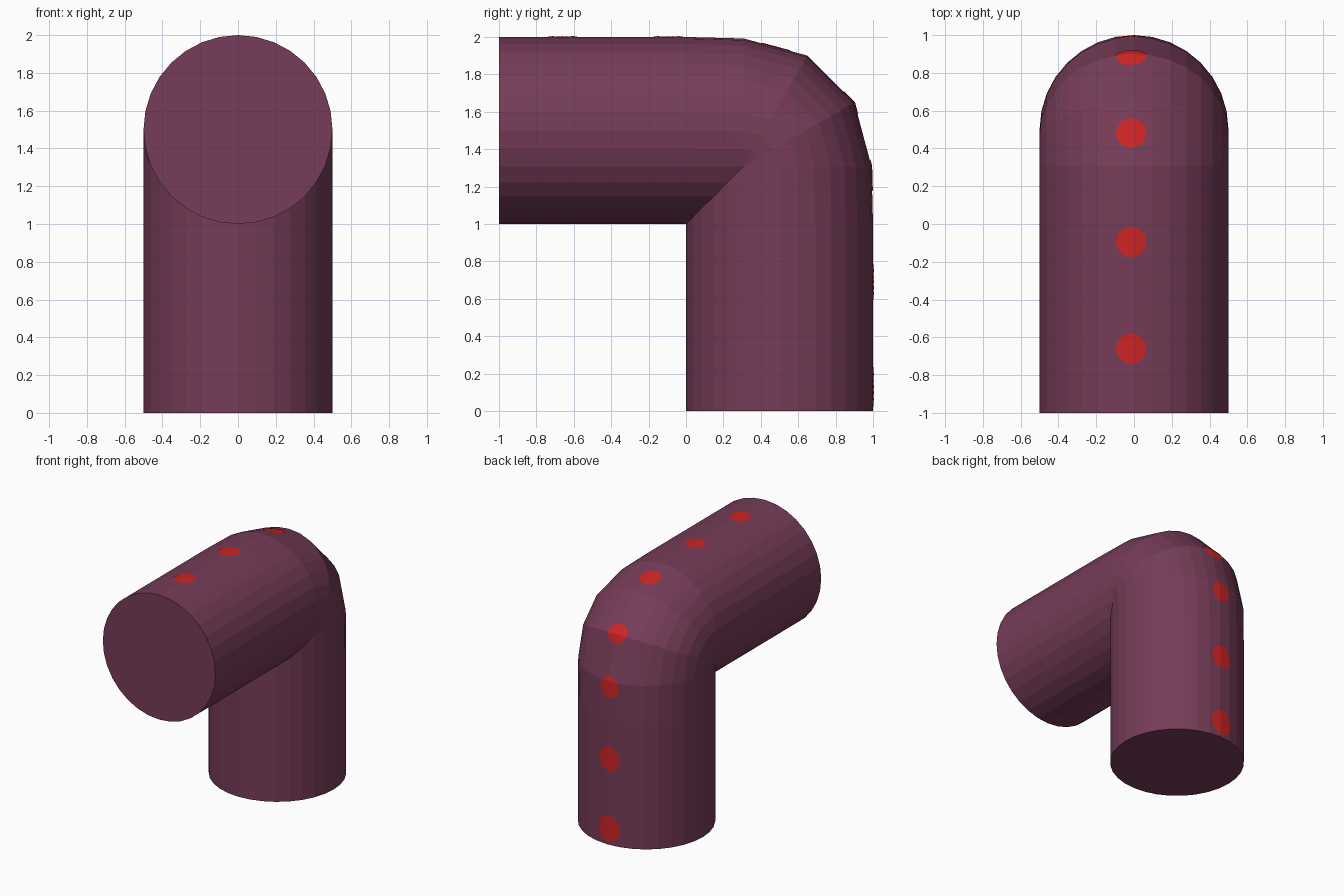
import bpy, bmesh, math
from mathutils import Vector
from mathutils.bvhtree import BVHTree

if "Cube" in bpy.data.objects:
    bpy.data.objects.remove(bpy.data.objects["Cube"])


def material(name, rgb):
    m = bpy.data.materials.new(name)
    m.diffuse_color = (*rgb, 1)
    m.use_nodes = True
    m.node_tree.nodes["Principled BSDF"].inputs["Base Color"].default_value = m.diffuse_color
    return m


plum = material("plum", (0.181, 0.045, 0.098))
red = material("red", (0.604, 0.018, 0.018))


def add_object(name, bm, mat):
    me = bpy.data.meshes.new(name)
    bm.to_mesh(me)
    me.materials.append(mat)
    ob = bpy.data.objects.new(name, me)
    bpy.context.collection.objects.link(ob)
    return ob


# Elbow pipe: 32 lengthwise strips, sharp mitre inside, three-step bend outside
SIDES = 32
PIVOT = 0.5 + 0.5 * math.cos(math.radians(112.5))


def strip(t):
    r = 0.5 + 0.5 * math.cos(t)
    x = 0.5 * math.sin(t)
    path = [(-1, r), (0, r)]
    for deg in (90, 60, 30, 0):
        a = math.radians(deg)
        if r <= PIVOT + 0.001:
            path.append((r, r))
        else:
            R = (r - PIVOT) * 0.988
            path.append((PIVOT + R * math.cos(a), PIVOT + R * math.sin(a)))
    path += [(r, 0), (r, -1)]
    return [(x, y, z + 1) for y, z in path]


bm = bmesh.new()
strips = [[bm.verts.new(p) for p in strip(2 * math.pi * i / SIDES)] for i in range(SIDES)]
for i in range(SIDES):
    a, b = strips[i], strips[(i + 1) % SIDES]
    for j in range(len(a) - 1):
        bm.faces.new((a[j], b[j], b[j + 1], a[j + 1]))
for end in (0, -1):
    bm.faces.new([s[end] for s in strips])
bmesh.ops.remove_doubles(bm, verts=bm.verts, dist=0.0005)
bmesh.ops.dissolve_degenerate(bm, edges=bm.edges, dist=0.0005)
bmesh.ops.recalc_face_normals(bm, faces=bm.faces)
add_object("elbow_pipe", bm, plum)
tree = BVHTree.FromBMesh(bm)


# Red dots laid thinly over the outer side of the pipe
def dot(name, y, z, tilt, half_x, half_len):
    a = math.radians(tilt)                      # tilt of the normal from up towards the back
    n = Vector((0, math.sin(a), math.cos(a)))
    u, v = Vector((1, 0, 0)), Vector((0, math.cos(a), -math.sin(a)))
    c = Vector((-0.015, y, z))
    b = bmesh.new()

    def place(s, k):
        p = c + u * half_x * s * math.cos(k) + v * half_len * s * math.sin(k)
        hit = tree.ray_cast(p + n * 0.4, -n)[0]
        return b.verts.new((hit or p) + n * 0.004)

    segs = 24
    centre = place(0, 0)
    rings = [[place(q / 6, 2 * math.pi * i / segs) for i in range(segs)] for q in range(1, 7)]
    for i in range(segs):
        j = (i + 1) % segs
        b.faces.new((centre, rings[0][i], rings[0][j]))
        for inner, outer in zip(rings, rings[1:]):
            b.faces.new((inner[i], outer[i], outer[j], inner[j]))
    b.normal_update()
    if sum((f.normal.dot(n) for f in b.faces)) < 0:
        bmesh.ops.reverse_faces(b, faces=b.faces)
    add_object(name, b, red)


DOTS = [(-0.66, 2.0, 0, 0.08, 0.08), (-0.095, 2.0, 0, 0.08, 0.08),
        (0.48, 1.94, 15, 0.08, 0.08), (0.872, 1.64, 55, 0.08, 0.075),
        (0.985, 1.26, 90, 0.08, 0.085), (1.0, 0.69, 90, 0.087, 0.097),
        (1.0, 0.13, 90, 0.093, 0.107)]
for i, d in enumerate(DOTS):
    dot(f"red_dot_{i + 1}", *d)
